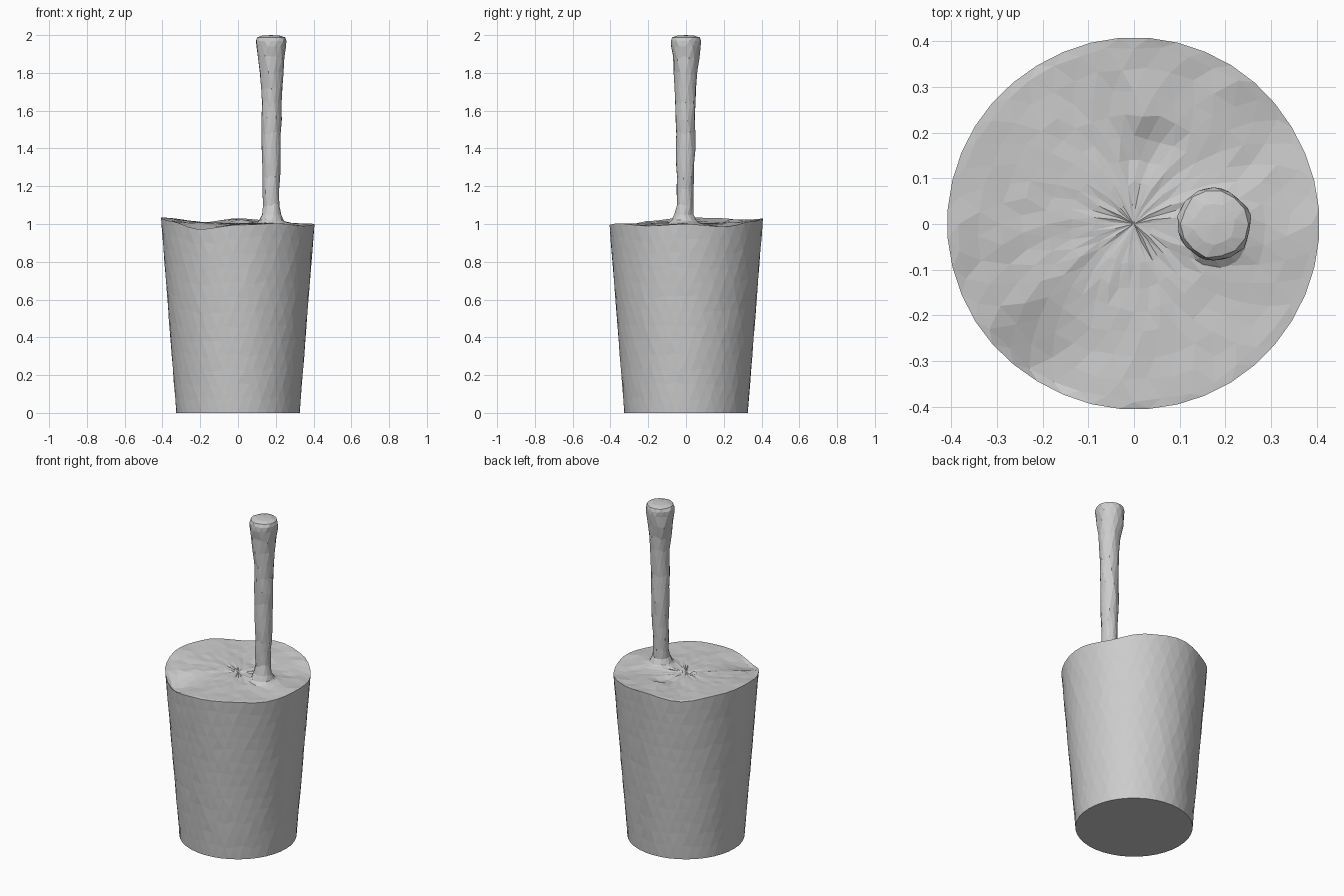
import bpy, bmesh, math, random

if "Cube" in bpy.data.objects:
    bpy.data.objects.remove(bpy.data.objects["Cube"])

random.seed(4)
SEG = 40
# Rim height at every 30 degrees, starting from +x
RIM = [1.0, 0.985, 1.015, 1.03, 1.005, 1.03, 1.035, 1.015, 0.972, 0.995, 1.003, 0.99]


def rim_height(a):
    t = (a / (2 * math.pi) * 12) % 12
    i = int(t)
    f = t - i
    f = f * f * (3 - 2 * f)
    return RIM[i % 12] * (1 - f) + RIM[(i + 1) % 12] * f


def bump(x, y, cx, cy, size, h):
    return h * math.exp(-((x - cx) ** 2 + (y - cy) ** 2) / size ** 2)


def surface_height(r, a):
    x, y = r * math.cos(a), r * math.sin(a)
    k = (r / 0.405) ** 2
    z = 1.003 * (1 - k) + rim_height(a) * k
    z += bump(x, y, 0.18, 0, 0.075, 0.03)        # mound round the stick
    z += bump(x, y, -0.2, -0.29, 0.1, -0.018)    # hollow at front left
    z += bump(x, y, 0.03, 0.16, 0.05, -0.015)    # pit at the back
    z += bump(x, y, 0.03, 0.25, 0.05, 0.015)
    return z + random.uniform(-0.003, 0.003)


def ring_mesh(name, rings):
    """Triangulated skin over rings of points; one-point rings close the ends."""
    bm = bmesh.new()
    rows = [[bm.verts.new(p) for p in ring] for ring in rings]
    for k, (lo, hi) in enumerate(zip(rows, rows[1:])):
        n = max(len(lo), len(hi))
        for i in range(n):
            j = (i + 1) % n
            if len(lo) == 1:
                bm.faces.new((lo[0], hi[j], hi[i]))
            elif len(hi) == 1:
                bm.faces.new((lo[i], lo[j], hi[0]))
            elif k % 2:
                bm.faces.new((lo[i], lo[j], hi[i]))
                bm.faces.new((lo[j], hi[j], hi[i]))
            else:
                bm.faces.new((lo[i], lo[j], hi[j]))
                bm.faces.new((lo[i], hi[j], hi[i]))
    bmesh.ops.recalc_face_normals(bm, faces=bm.faces)
    me = bpy.data.meshes.new(name)
    bm.to_mesh(me)
    bm.free()
    ob = bpy.data.objects.new(name, me)
    bpy.context.collection.objects.link(ob)
    return ob


def angles(n, k):
    # alternate rings are turned by half a step
    return [2 * math.pi * (i + 0.5 * (k % 2)) / n for i in range(n)]


# Tapered cup body with an uneven filled top
rings = [[(0, 0, 0)]]
LEVELS = 13
for k in range(LEVELS + 1):
    t = k / LEVELS
    ring = []
    for a in angles(SEG, k):
        z = t * rim_height(a)
        if 0 < k < LEVELS:
            z += random.uniform(-0.012, 0.012)
            a += random.uniform(-0.02, 0.02)
        r = 0.327 + 0.079 * z
        if 0 < k < LEVELS:
            r += random.uniform(-0.001, 0.001)
        ring.append((r * math.cos(a), r * math.sin(a), z))
    rings.append(ring)
for k, r in enumerate((0.385, 0.34, 0.29, 0.24, 0.19, 0.14, 0.09, 0.04)):
    ring = []
    for a in angles(SEG, k):
        q = r + random.uniform(-0.006, 0.006)
        ring.append((q * math.cos(a), q * math.sin(a), surface_height(q, a)))
    rings.append(ring)
rings.append([(0, 0, 1.003)])
ring_mesh("filled_cup", rings)

# Knobbly stick: height, radius, centre x, centre y
PROFILE = [
    (0.99, 0.10, 0.177, -0.012), (1.02, 0.065, 0.177, -0.012), (1.05, 0.05, 0.177, -0.012),
    (1.10, 0.044, 0.174, -0.006), (1.18, 0.045, 0.174, -0.006), (1.25, 0.046, 0.176, -0.003),
    (1.32, 0.049, 0.177, -0.003), (1.40, 0.050, 0.175, -0.002), (1.48, 0.051, 0.176, -0.002),
    (1.56, 0.053, 0.178, -0.004), (1.64, 0.053, 0.178, -0.003), (1.72, 0.056, 0.178, -0.002),
    (1.80, 0.063, 0.176, -0.002), (1.88, 0.071, 0.175, 0), (1.94, 0.079, 0.175, 0),
    (1.97, 0.081, 0.175, 0), (1.988, 0.073, 0.175, 0), (1.997, 0.045, 0.175, 0),
]
rings = [[(0.175, -0.005, 0.97)]]
for k, (z, r, cx, cy) in enumerate(PROFILE):
    ring = []
    for a in angles(14, k):
        q = r * random.uniform(0.95, 1.05)
        dz = random.uniform(-0.012, 0.012) if 2 < k < 14 else 0
        ring.append((cx + q * math.cos(a), cy + q * math.sin(a), z + dz))
    rings.append(ring)
rings.append([(0.175, 0, 2.0)])
ring_mesh("stick", rings)
